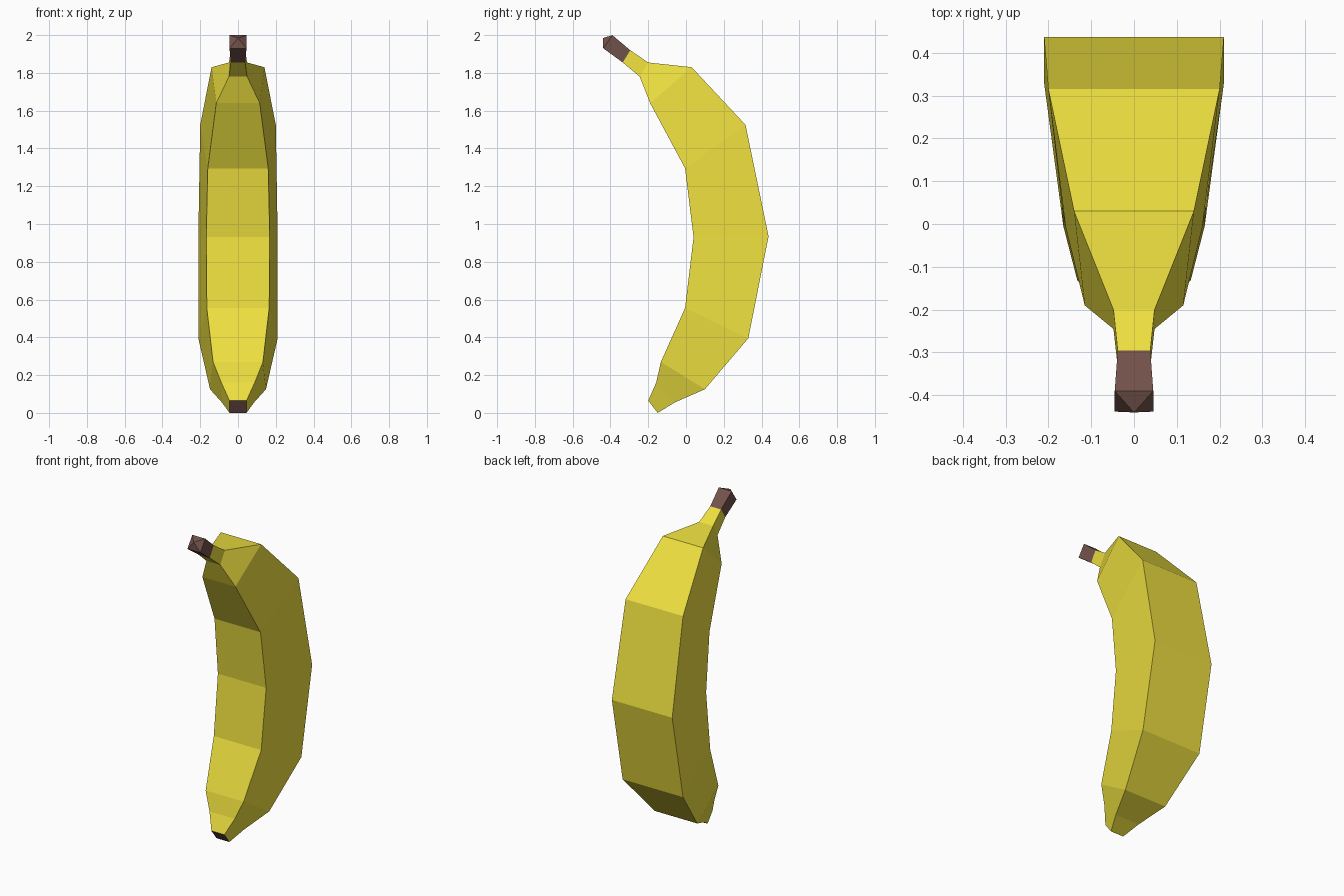
import bpy

if "Cube" in bpy.data.objects:
    bpy.data.objects.remove(bpy.data.objects["Cube"])


def material(name, color):
    m = bpy.data.materials.new(name)
    m.diffuse_color = (*color, 1)
    m.use_nodes = True
    m.node_tree.nodes["Principled BSDF"].inputs["Base Color"].default_value = m.diffuse_color
    return m


yellow = material("yellow_peel", (0.85, 0.74, 0.05))
brown = material("brown_stem", (0.17, 0.085, 0.07))


def ring(outer, inner):
    """Four-sided section: outer edge and inner edge, each (y, z, half width)."""
    (yo, zo, wo), (yi, zi, wi) = outer, inner
    return [(-wo, yo, zo), (wo, yo, zo), (wi, yi, zi), (-wi, yi, zi)]


def loft(name, sections, mats, apex=None, start_mat=None, cap_start=True, cap_end=True):
    verts = [v for s in sections for v in ring(*s)]
    faces = []
    for i in range(len(sections) - 1):
        a, b = i * 4, i * 4 + 4
        for k in range(4):
            n = (k + 1) % 4
            faces.append((a + k, a + n, b + n, b + k))
    last = len(sections) * 4 - 4
    if apex:
        verts.append(apex)
        faces += [(last + k, last + (k + 1) % 4, last + 4) for k in range(4)]
    elif cap_end:
        faces.append((last, last + 1, last + 2, last + 3))
    if cap_start:
        faces.append((3, 2, 1, 0))
    mesh = bpy.data.meshes.new(name)
    mesh.from_pydata(verts, [], faces)
    for m in mats:
        mesh.materials.append(m)
    if start_mat is not None:
        mesh.polygons[-1].material_index = start_mat
    mesh.update()
    ob = bpy.data.objects.new(name, mesh)
    bpy.context.collection.objects.link(ob)
    return ob


stem_base = ((-0.295, 1.92, 0.038), (-0.335, 1.855, 0.038))

# Curved peel, from the brown blossom tip up to the neck
loft("banana_body", [
    ((-0.15, 0.0, 0.045), (-0.20, 0.065, 0.045)),
    ((-0.06, 0.055, 0.085), (-0.158, 0.16, 0.088)),
    ((0.10, 0.125, 0.148), (-0.133, 0.27, 0.132)),
    ((0.33, 0.395, 0.21), (-0.005, 0.555, 0.165)),
    ((0.437, 0.935, 0.21), (0.04, 0.93, 0.168)),
    ((0.315, 1.525, 0.20), (-0.005, 1.295, 0.16)),
    ((0.03, 1.83, 0.14), (-0.19, 1.64, 0.115)),
    ((-0.20, 1.855, 0.048), (-0.245, 1.78, 0.048)),
    stem_base,
], [yellow, brown], start_mat=1, cap_end=False)

# Brown stem with a shallow pointed end
loft("stem", [
    stem_base,
    ((-0.39, 2.0, 0.045), (-0.438, 1.93, 0.045)),
], [brown], apex=(0, -0.44, 1.984), cap_start=False)

# Consistent outward normals
import bmesh
for ob in bpy.context.collection.objects:
    bm = bmesh.new()
    bm.from_mesh(ob.data)
    bmesh.ops.recalc_face_normals(bm, faces=bm.faces)
    bm.to_mesh(ob.data)
    bm.free()
